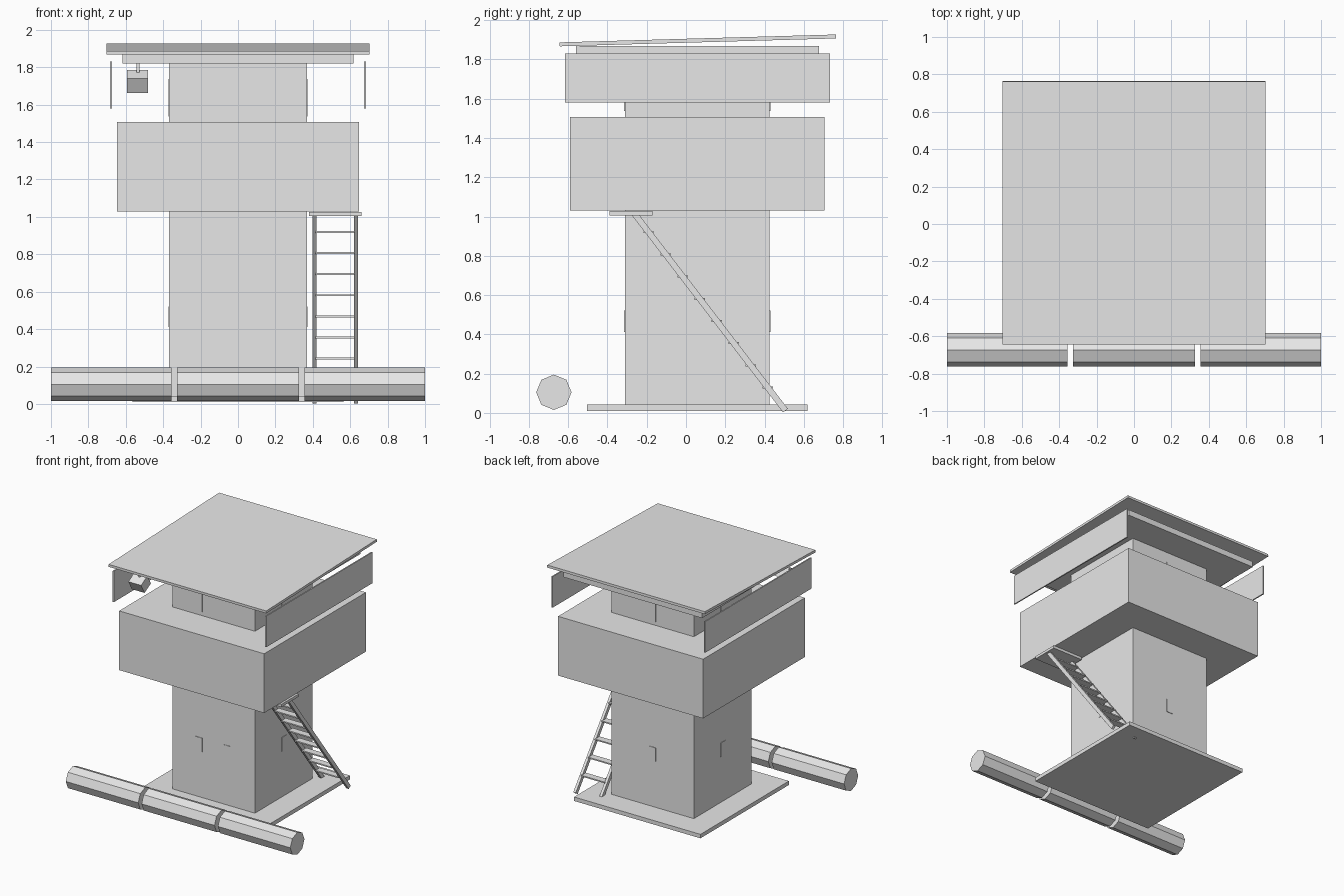
import bpy
import bmesh
import math
from mathutils import Matrix, Vector

default = bpy.data.objects.get("Cube")
if default:
    bpy.data.objects.remove(default, do_unlink=True)

GREY = (0.8, 0.8, 0.8, 1)
grey = bpy.data.materials.new("plain_grey")
grey.use_nodes = True
grey.diffuse_color = GREY
for node in grey.node_tree.nodes:
    if node.type == 'BSDF_PRINCIPLED':
        node.inputs["Base Color"].default_value = GREY


def finish(name, bm):
    mesh = bpy.data.meshes.new(name)
    bm.to_mesh(mesh)
    bm.free()
    mesh.materials.append(grey)
    obj = bpy.data.objects.new(name, mesh)
    bpy.context.collection.objects.link(obj)
    return obj


def block(name, center, size, pitch=0.0):
    """Box given by centre and size, pitched about the x axis."""
    bm = bmesh.new()
    bmesh.ops.create_cube(bm, size=1, matrix=Matrix.Diagonal((*size, 1)))
    obj = finish(name, bm)
    obj.location = center
    obj.rotation_euler.x = pitch
    return obj


def span(name, x, y, z):
    """Box given by its extent along each axis."""
    ranges = (x, y, z)
    return block(name, [(a + b) / 2 for a, b in ranges], [b - a for a, b in ranges])


# Ground slab, shaft and closed gallery
MID = 0.0575
HALF = 0.368
span("base_plate", (-0.563, 0.563), (-0.505, 0.62), (0.01, 0.042))
span("tower_shaft", (-HALF, HALF), (MID - HALF, MID + HALF), (0.042, 1.82))
span("gallery", (-0.646, 0.646), (-0.59, 0.705), (1.03, 1.507))

# Ceiling slab and gently sloping roof
span("ceiling_slab", (-0.618, 0.618), (-0.56, 0.678), (1.82, 1.868))
block("roof", (0, 0.06, 1.897), (1.404, 1.407, 0.02), math.atan(0.0285))

# Hanging side screens
for side, x in (("left", 0.679), ("right", -0.679)):
    span(side + "_screen", (x - 0.005, x + 0.005), (-0.617, 0.733), (1.58, 1.83))

# Window plates: two in front, one on every other side, on two floors
PLATE = 0.008
for floor, z in (("lower", (0.412, 0.522)), ("upper", (1.537, 1.737))):
    for side, x, y, along_x in (
        ("front_left", 0.127, MID - HALF, True),
        ("front_right", -0.13, MID - HALF, True),
        ("back", 0, MID + HALF, True),
        ("left", HALF, MID, False),
        ("right", -HALF, MID, False),
    ):
        wide, thin = 0.03, PLATE / 2
        dx, dy = (wide, thin) if along_x else (thin, wide)
        span(f"{floor}_{side}_window", (x - dx, x + dx), (y - dy, y + dy), z)

# Ladder with level rungs and a small landing
SLOPE = 0.767


def ladder_y(z):
    return -0.19 + SLOPE * (0.92 - z)


low = Vector((0, ladder_y(0.012), 0.012))
high = Vector((0, ladder_y(1.015), 1.015))
length = (high - low).length
for side, x in (("outer", 0.63), ("inner", 0.408)):
    middle = (low + high) / 2
    block(side + "_ladder_rail", (x, middle.y, middle.z),
          (0.022, 0.031, length), math.atan(SLOPE))
for i in range(8):
    z = 0.92 - i * 0.113
    block(f"ladder_rung_{i + 1}", (0.519, ladder_y(z), z), (0.21, 0.055, 0.01))
span("ladder_landing", (0.38, 0.66), (-0.39, -0.17), (1.005, 1.027))

# Searchlight on a short rod, tipped down to the front
block("searchlight", (-0.537, -0.485, 1.724), (0.114, 0.092, 0.089), math.radians(30))
block("searchlight_rod", (-0.535, -0.485, 1.79), (0.016, 0.016, 0.065))

# Octagonal log in three lengths
for part, x0, x1 in (("right", -1, -0.355), ("middle", -0.325, 0.325), ("left", 0.355, 1)):
    bm = bmesh.new()
    bmesh.ops.create_cone(bm, cap_ends=True, segments=8, radius1=0.09, radius2=0.09,
                          depth=x1 - x0, matrix=Matrix.Rotation(math.pi / 2, 4, 'Y'))
    log = finish(part + "_log", bm)
    log.location = ((x0 + x1) / 2, -0.673, 0.105)
